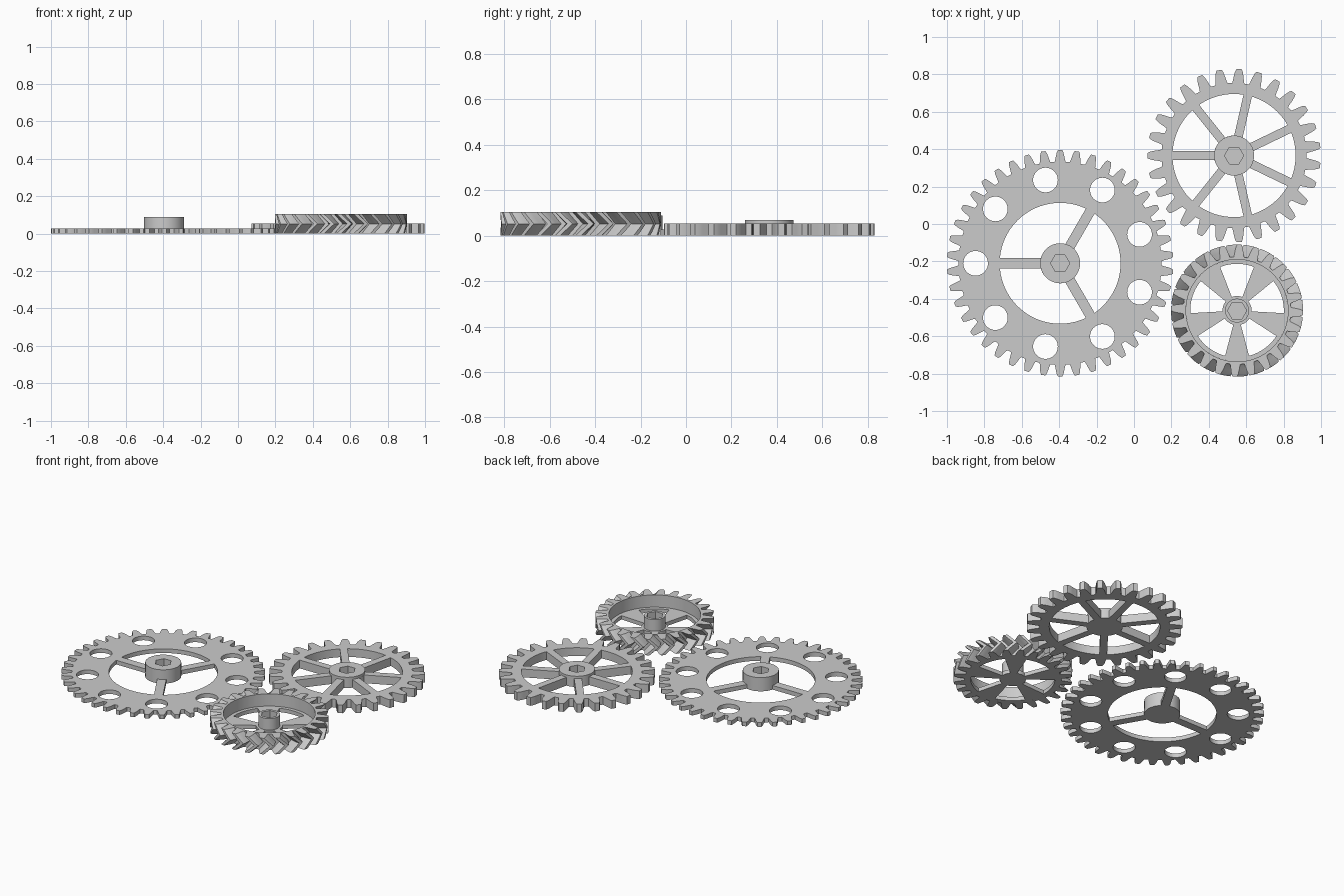
import bpy
import bmesh
from math import pi, sin, cos, asin, radians

if "Cube" in bpy.data.objects:
    bpy.data.objects.remove(bpy.data.objects["Cube"], do_unlink=True)

grey = bpy.data.materials.new("plain_grey")
grey.use_nodes = True
grey.diffuse_color = (0.6, 0.6, 0.6, 1)
grey.node_tree.nodes["Principled BSDF"].inputs["Base Color"].default_value = (0.6, 0.6, 0.6, 1)

# Half of one tooth: (fraction of pitch from tooth centre, fraction of depth)
FLANK = [(0.36, 0), (0.31, 0.2), (0.26, 0.5), (0.2, 0.8), (0.13, 1)]
TOOTH = [(-f, d) for f, d in FLANK] + [(f, d) for f, d in reversed(FLANK)]


def polar(r, a):
    return r * cos(a), r * sin(a)


def gear_profile(teeth, root, tip, phase):
    """Radius and angle of every outline point."""
    pitch = 2 * pi / teeth
    return [(root + d * (tip - root), phase + (i + f) * pitch)
            for i in range(teeth) for f, d in TOOTH]


def circle(r, n=64, x=0, y=0):
    return [(x + r * cos(2 * pi * i / n), y + r * sin(2 * pi * i / n)) for i in range(n)]


def arc(r, a, b, n=20):
    return [polar(r, a + (b - a) * i / n) for i in range(n + 1)]


def spoke_gaps(count, start, r_in, r_out, w_in, w_out, n=20):
    """Openings left between evenly spaced spokes of given half widths."""
    gaps = []
    for i in range(count):
        a = start + 2 * pi * i / count
        b = a + 2 * pi / count
        i_off, o_off = asin(w_in / r_in), asin(w_out / r_out)
        gaps.append(arc(r_out, a + o_off, b - o_off, n) + arc(r_in, b - i_off, a + i_off, n))
    return gaps


def finish(obj):
    obj.data.materials.clear()
    obj.data.materials.append(grey)
    bpy.ops.object.select_all(action="DESELECT")
    obj.select_set(True)
    bpy.context.view_layer.objects.active = obj
    bpy.ops.object.shade_smooth_by_angle(angle=radians(25))


def slab(name, loops, centre, z0, z1):
    """Extrude an outline, with any further loops cut out as holes."""
    curve = bpy.data.curves.new(name, "CURVE")
    curve.dimensions = "2D"
    curve.fill_mode = "BOTH"
    curve.extrude = (z1 - z0) / 2
    for loop in loops:
        spline = curve.splines.new("POLY")
        spline.points.add(len(loop) - 1)
        for point, (x, y) in zip(spline.points, loop):
            point.co = (x, y, 0, 1)
        spline.use_cyclic_u = True
    obj = bpy.data.objects.new(name, curve)
    bpy.context.collection.objects.link(obj)
    obj.location = (*centre, (z0 + z1) / 2)
    bpy.ops.object.select_all(action="DESELECT")
    obj.select_set(True)
    bpy.context.view_layer.objects.active = obj
    bpy.ops.object.convert(target="MESH")
    obj = bpy.context.object
    bm = bmesh.new()
    bm.from_mesh(obj.data)
    bmesh.ops.remove_doubles(bm, verts=bm.verts, dist=1e-5)
    bmesh.ops.recalc_face_normals(bm, faces=bm.faces)
    bm.to_mesh(obj.data)
    bm.free()
    finish(obj)


def herringbone_rim(name, profile, r_in, centre, height, twist, layers=6):
    """Toothed ring whose teeth twist one way and back again."""
    bm = bmesh.new()
    outer, inner = [], []
    for k in range(layers + 1):
        t = k / layers
        turn = twist * (1 - abs(2 * t - 1))
        outer.append([bm.verts.new((*polar(r, a + turn), t * height)) for r, a in profile])
    for z in (0, height):
        inner.append([bm.verts.new((*polar(r_in, a), z)) for r, a in profile])
    rings = [inner[0], *outer, inner[1], inner[0]]
    n = len(profile)
    for low, high in zip(rings, rings[1:]):
        for i in range(n):
            j = (i + 1) % n
            bm.faces.new((low[i], low[j], high[j], high[i]))
    bmesh.ops.recalc_face_normals(bm, faces=bm.faces)
    mesh = bpy.data.meshes.new(name)
    bm.to_mesh(mesh)
    bm.free()
    obj = bpy.data.objects.new(name, mesh)
    bpy.context.collection.objects.link(obj)
    obj.location = (*centre, 0)
    finish(obj)


def outline(*args):
    return [polar(r, a) for r, a in gear_profile(*args)]


def hub(prefix, centre, radius, z0, z1):
    """Raised boss with a blind hexagonal socket."""
    slab(prefix + "_hub", [circle(radius), socket], centre, z0, z1)
    slab(prefix + "_socket_floor", [socket], centre, 0, 0.02)


socket = circle(0.051, 6)

# Large thin gear with three spokes and nine round holes
big = (-0.395, -0.21)
holes = [circle(0.066, 40, *polar(0.452, pi + 2 * pi * i / 9)) for i in range(9)]
slab("large_gear_plate",
     [outline(42, 0.543, 0.605, pi / 2), socket, *holes,
      *spoke_gaps(3, pi, 0.107, 0.323, 0.027, 0.027, 32)], big, 0, 0.027)
hub("large_gear", big, 0.107, 0.027, 0.09)

# Medium gear with seven spokes
medium = (0.535, 0.366)
slab("medium_gear_plate",
     [outline(27, 0.388, 0.4635, pi), socket,
      *spoke_gaps(7, pi, 0.107, 0.329, 0.023, 0.023)], medium, 0, 0.054)
hub("medium_gear", medium, 0.107, 0.054, 0.07)

# Small herringbone gear: toothed rim, low web with wedge spokes, tall hub
small = (0.551, -0.463)
herringbone_rim("small_gear_rim", gear_profile(24, 0.288, 0.353, radians(88)),
                0.273, small, 0.105, 0.16)
slab("small_gear_web",
     [circle(0.273, 96), socket,
      *spoke_gaps(5, -pi / 2, 0.078, 0.25, 0.02, 0.064)], small, 0, 0.025)
hub("small_gear", small, 0.064, 0.025, 0.1)
